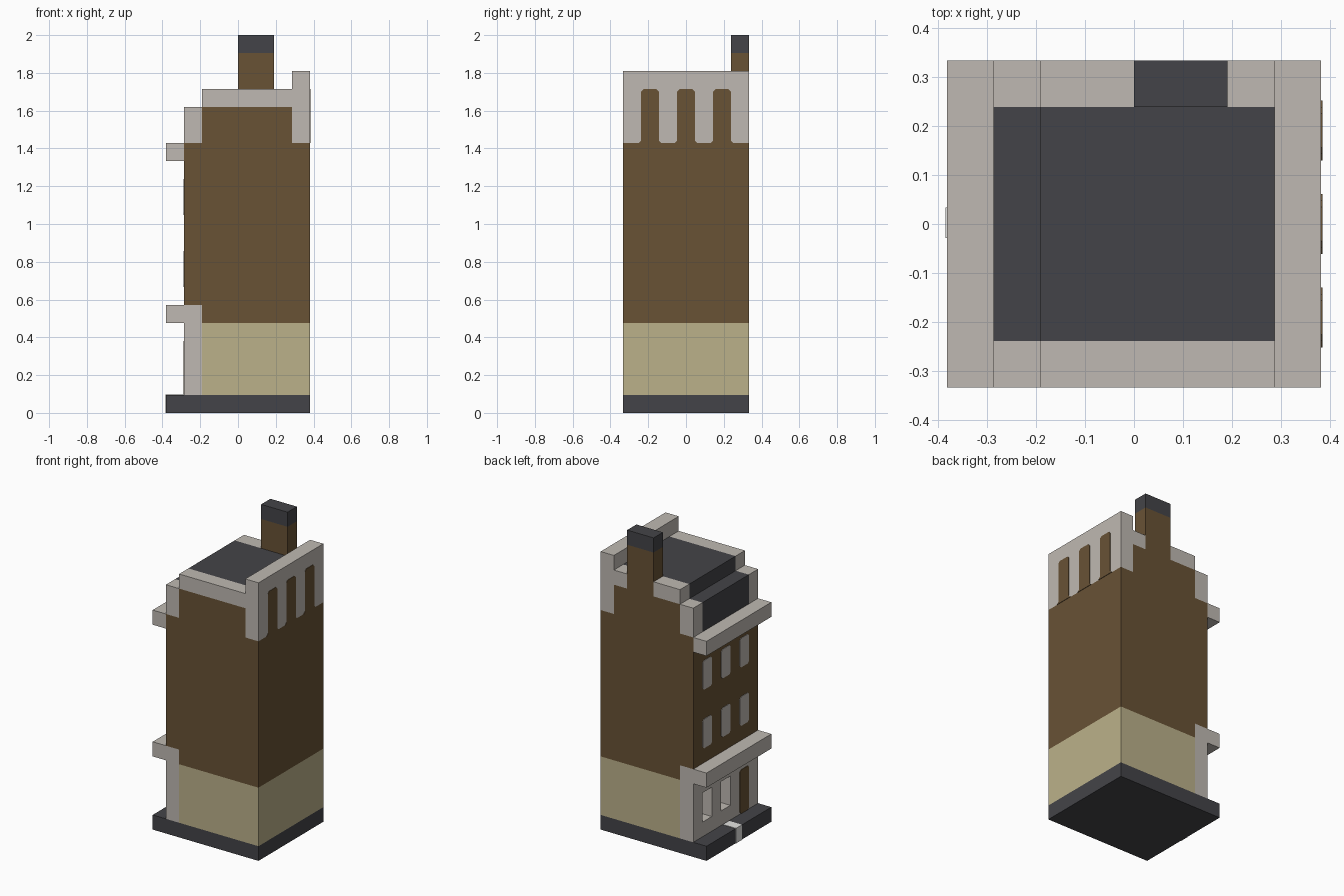
import bpy
import bmesh

U = 2 / 21          # one block of the building grid
HALF = 3.5          # half the depth in blocks
PLATE = 0.03        # thickness of painted plates in blocks

cube = bpy.data.objects.get("Cube")
if cube:
    bpy.data.objects.remove(cube, do_unlink=True)


def material(name, rgb):
    lin = [((c / 255 + 0.055) / 1.055) ** 2.4 for c in rgb] + [1]
    m = bpy.data.materials.new(name)
    m.use_nodes = True
    m.diffuse_color = lin
    bsdf = m.node_tree.nodes["Principled BSDF"]
    bsdf.inputs["Base Color"].default_value = lin
    bsdf.inputs["Roughness"].default_value = 0.9
    return m


brick = material("brown brick", (104, 82, 53))
stone = material("pale stone", (191, 185, 178))
plaster = material("tan plaster", (187, 177, 138))
slate = material("dark slate", (68, 68, 72))
white = material("white paint", (228, 228, 226))


def finish(name, bm, mat):
    bmesh.ops.recalc_face_normals(bm, faces=bm.faces)
    bmesh.ops.scale(bm, vec=(U, U, U), verts=bm.verts)
    mesh = bpy.data.meshes.new(name)
    bm.to_mesh(mesh)
    bm.free()
    mesh.materials.append(mat)
    obj = bpy.data.objects.new(name, mesh)
    bpy.context.collection.objects.link(obj)
    return obj


def box(name, mat, x, z, y=(-HALF, HALF)):
    """Block given by its ranges in grid units."""
    bm = bmesh.new()
    bmesh.ops.create_cube(bm, size=1)
    for v in bm.verts:
        v.co = [r[0] if c < 0 else r[1] for c, r in zip(v.co, (x, y, z))]
    return finish(name, bm, mat)


def plate(name, mat, x, y, z0, z1, flare=False):
    """Thin upright panel facing x, with clipped corners."""
    c, w = 0.14, 0.5
    foot = [(w + c, 0), (w, c)] if flare else [(w - c, 0), (w, c)]
    right = foot + [(w, z1 - z0 - c), (w - c, z1 - z0)]
    outline = right + [(-a, b) for a, b in reversed(right)]
    bm = bmesh.new()
    face = bm.faces.new([bm.verts.new((x, y + a, z0 + b)) for a, b in outline])
    out = bmesh.ops.extrude_face_region(bm, geom=[face])
    shift = PLATE if x > 0 else -PLATE
    for v in out["geom"]:
        if isinstance(v, bmesh.types.BMVert):
            v.co.x += shift
    return finish(name, bm, mat)


COLUMNS = (-2, 0, 2)

# Base and ground floor
box("base_slab", slate, (-4, 4), (0, 1))
box("ground_floor", plaster, (-2, 4), (1, 5))

# Stone shopfront with two deep openings
wall = (-3, -2)
box("shopfront_sill", stone, wall, (1, 2))
box("shopfront_lintel", stone, wall, (4, 5))
for i, y in enumerate([(-HALF, -0.5), (0.5, 1.5), (2.5, HALF)]):
    box(f"shopfront_pier_{i}", stone, wall, (2, 4), y)
box("shopfront_window_back", stone, (-2.05, -2), (2, 4), (-0.5, 2.5))
plate("door", brick, -3, -2, 1, 4)

# Ledges
box("lower_ledge", stone, (-4, -2), (5, 6))
box("upper_ledge", stone, (-4, -3), (14, 15))

# Brick body
box("brick_band", brick, (-2, 4), (5, 6))
box("brick_body", brick, (-3, 4), (6, 15))
box("brick_attic", brick, (-2, 3), (15, 17))

# Upper windows
for floor, z in enumerate((7, 11)):
    for i, y in enumerate(COLUMNS):
        plate(f"window_{floor}_{i}", stone, -3, y, z, z + 2)

# Tall parapet with brick slots
box("side_parapet", stone, (3, 4), (15, 19))
for i, y in enumerate(COLUMNS):
    plate(f"parapet_slot_{i}", brick, 4, y, 15, 18, flare=True)

# Stepped roof with stone ends
box("lower_roof", slate, (-3, -2), (15, 17), (-2.5, 2.5))
box("upper_roof", slate, (-2, 3), (17, 18), (-2.5, 2.5))
front, back = (-HALF, -2.5), (2.5, HALF)
box("lower_roof_end_front", stone, (-3, -2), (15, 17), front)
box("lower_roof_end_back", stone, (-3, -2), (15, 17), back)
box("roof_rim_front", stone, (-2, 3), (17, 18), front)
box("roof_rim_back_right", stone, (-2, 0), (17, 18), back)
box("roof_rim_back_left", stone, (2, 3), (17, 18), back)

# Chimney
box("chimney", brick, (0, 2), (17, 20), back)
box("chimney_cap", slate, (0, 2), (20, 21), back)

# Painted mark across the pavement edge
mark = (-0.3, 0.35)
box("pavement_mark_top", white, (-4, -3.05), (1, 1 + PLATE), mark)
box("pavement_mark_side", white, (-4 - PLATE, -4), (0, 1 + PLATE), mark)
